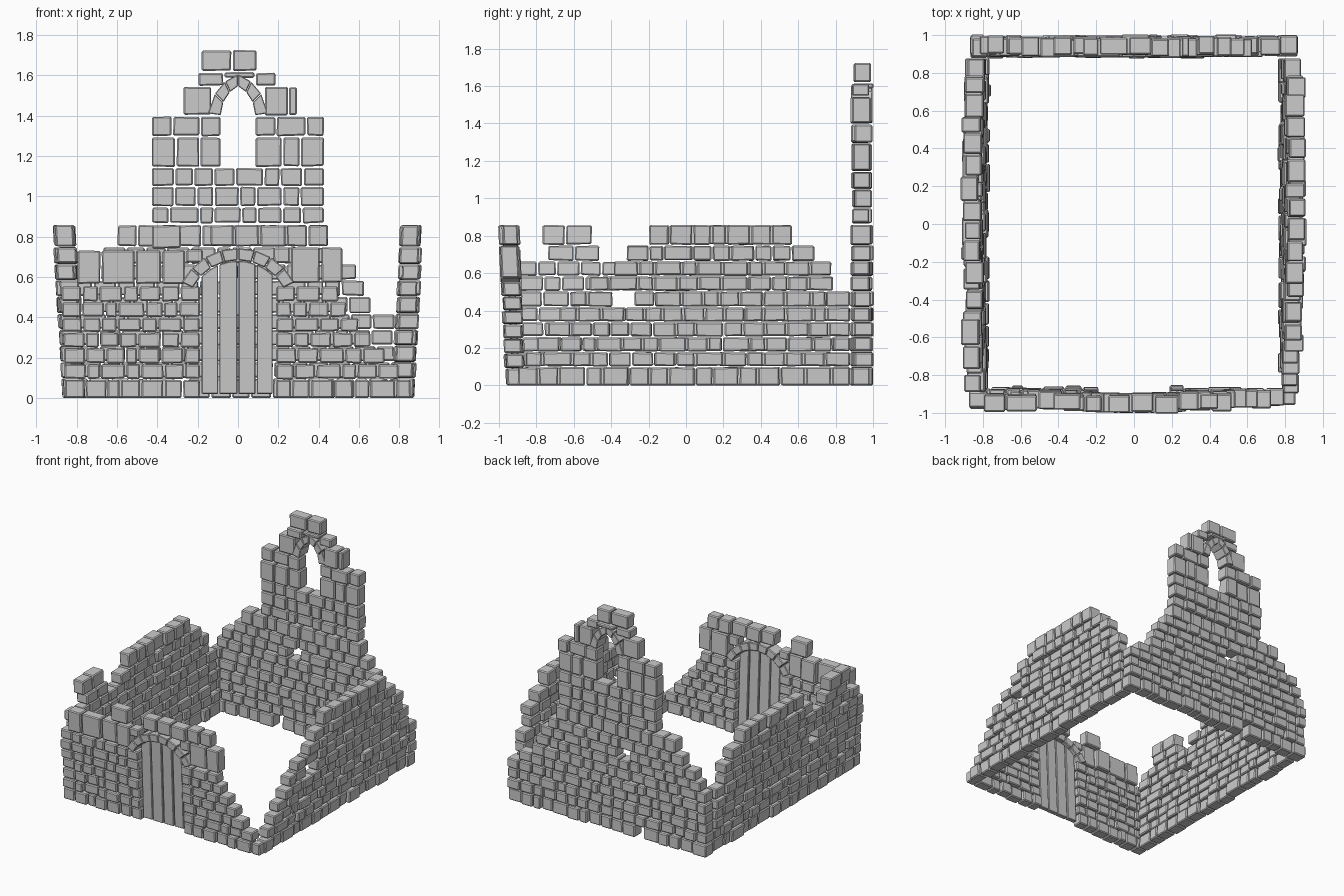
import bpy, bmesh, math, random
from mathutils import Vector

if "Cube" in bpy.data.objects:
    bpy.data.objects.remove(bpy.data.objects["Cube"])

random.seed(7)
J = random.uniform
UP = Vector((0, 0, 1))


class Wall:
    """Collects prisms in wall coordinates (u along, z up, v outward)."""

    def __init__(self, name, along, out, off, lean, thick, bevel=0.007):
        self.name, self.bevel = name, bevel
        self.a, self.o = Vector(along), Vector(out)
        self.off, self.lean, self.t = off, lean, thick
        self.bm = bmesh.new()

    def prism(self, poly, v0, v1):
        rings = [[self.bm.verts.new(self.a * u + UP * z +
                                    self.o * (self.off + self.lean * z + v))
                  for u, z in poly] for v in (v0, v1)]
        self.bm.faces.new(rings[0])
        self.bm.faces.new(rings[1][::-1])
        n = len(poly)
        for i in range(n):
            k = (i + 1) % n
            self.bm.faces.new((rings[0][i], rings[1][i], rings[1][k], rings[0][k]))

    def stone(self, u0, u1, z0, z1):
        g, j = 0.0025, 0.003
        poly = [(u0 + g + J(0, j), max(0, z0 + g + J(-j, j) if z0 else 0)),
                (u1 - g - J(0, j), max(0, z0 + g + J(-j, j) if z0 else 0)),
                (u1 - g - J(0, j), z1 - g - J(0, j)),
                (u0 + g + J(0, j), z1 - g - J(0, j))]
        s, h = J(-0.011, 0.011), self.t / 2 + J(-0.006, 0.004)
        self.prism(poly, s - h, s + h)

    def course(self, u0, u1, z0, z1, size=0.1):
        n = max(1, round((u1 - u0) / size))
        step = (u1 - u0) / n
        cuts = [u0] + [u0 + step * (i + J(-0.22, 0.22)) for i in range(1, n)] + [u1]
        for a, b in zip(cuts, cuts[1:]):
            self.stone(a, b, z0, z1)

    def arch(self, outer, inner, v):
        for i in range(len(outer) - 1):
            p = [outer[i], outer[i + 1], inner[i + 1], inner[i]]
            cu, cz = sum(q[0] for q in p) / 4, sum(q[1] for q in p) / 4
            self.prism([(cu + (u - cu) * .96, cz + (z - cz) * .96) for u, z in p], -v, v)

    def finish(self):
        bmesh.ops.recalc_face_normals(self.bm, faces=self.bm.faces)
        me = bpy.data.meshes.new(self.name)
        self.bm.to_mesh(me)
        self.bm.free()
        ob = bpy.data.objects.new(self.name, me)
        bpy.context.collection.objects.link(ob)
        m = ob.modifiers.new("worn_edges", 'BEVEL')
        m.width, m.segments, m.limit_method = self.bevel, 1, 'ANGLE'


Z = [0, .10, .18, .26, .34, .42, .505, .585, .665, .75, .86]

# Side walls: leaning outward, broken into a mound
back_end = [.88, .88, .88, .88, .88, .88, .79, .78, .69, .57]
right_start = [-.9, -.86, -.8, -.74, -.68, -.62, -.52, -.39, -.32, -.2]
for name, sx in (("right_wall", 1), ("left_wall", -1)):
    w = Wall(name, (0, 1, 0), (sx, 0, 0), .815, .055, .095)
    for i in range(10):
        if sx > 0:
            spans = [(right_start[i], back_end[i])]
        elif i < 8:
            spans = [(-.87 - .04 * Z[i], back_end[i])]
        else:
            spans = [(-.74, -.46), (-.32, .69)] if i == 8 else [(-.77, -.5), (-.2, .57)]
        if i == 5:                                     # missing stone
            spans = [(spans[0][0], -.39), (-.28, spans[0][1])]
        for a, b in spans:
            w.course(a, b, Z[i], Z[i + 1], .115)
    w.finish()

# Front wall with doorway
ZF = [0, .093, .17, .25, .327, .4, .477, .557]
right_end = [.86, .8, .73, .66, .6, .54, .5]
w = Wall("front_wall", (1, 0, 0), (0, -1, 0), .91, .045, .09)
for i in range(7):
    w.course(-.86 - .04 * ZF[i], -.185, ZF[i], ZF[i + 1])
    w.course(.185, right_end[i], ZF[i], ZF[i + 1])
w.course(-.80, -.26, .565, .735, .13)
w.course(.26, .52, .57, .75, .13)
w.stone(-.26, -.17, .67, .74)
w.stone(.17, .26, .67, .75)
w.stone(-.43, -.28, .74, .86)
w.course(-.14, .45, .75, .86, .12)
w.finish()

# Door arch
w = Wall("door_arch", (1, 0, 0), (0, -1, 0), .915, .045, .1, .005)
angs = [math.radians(27 + 126 * i / 8) for i in range(9)]
ring = lambda r: [(r * math.cos(a), .43 + r * math.sin(a)) for a in angs]
w.arch(ring(.315), ring(.252), .052)
w.finish()

# Plank door
w = Wall("plank_door", (1, 0, 0), (0, -1, 0), .91, .045, .03, .004)
top = lambda x: .43 + math.sqrt(.25 ** 2 - x * x)
for a, b in ((-.18, -.098), (-.092, -.003), (.003, .087), (.093, .172)):
    m = (a + b) / 2
    v = J(-.004, .004)
    w.prism([(a, .02), (b, .02), (b, top(b)), (m, top(m)), (a, top(a))], v - .018, v + .018)
w.finish()

# Back wall and gable tower
left = [-.87, -.87, -.87, -.87, -.87, -.86, -.82, -.78, -.67, -.6]
right = [.87, .87, .87, .87, .78, .66, .63, .59, .52, .45]
w = Wall("back_wall", (1, 0, 0), (0, 1, 0), .94, 0, .1)
for i in range(10):
    gap = {0: (-.31, -.25), 7: (-.19, -.09)}.get(i)      # missing stones
    spans = [(left[i], gap[0]), (gap[1], right[i])] if gap else [(left[i], right[i])]
    for a, b in spans:
        w.course(a, b, Z[i], Z[i + 1], .105)
for z0, z1 in ((.865, .948), (.95, 1.05), (1.05, 1.143)):
    w.course(-.43, .43, z0, z1, .11)
for z0, z1 in ((1.145, 1.295), (1.297, 1.397)):
    w.course(-.43, -.083, z0, z1, .12)
    w.course(.083, .43, z0, z1, .12)
w.stone(-.275, -.13, 1.4, 1.545)
w.stone(.13, .25, 1.4, 1.545)
w.stone(.25, .295, 1.4, 1.545)
w.stone(-.2, -.07, 1.547, 1.615)
w.stone(.085, .19, 1.547, 1.615)
w.stone(-.07, .085, 1.585, 1.62)
w.stone(-.185, -.03, 1.62, 1.727)
w.stone(-.03, .095, 1.62, 1.727)
w.finish()

# Pointed window arch
w = Wall("window_arch", (1, 0, 0), (0, 1, 0), .94, 0, .1, .004)
mirror = lambda h: h + [(-u, z) for u, z in h[-2::-1]]
w.arch(mirror([(.15, 1.41), (.115, 1.51), (.065, 1.57), (0, 1.605)]),
       mirror([(.085, 1.40), (.072, 1.465), (.04, 1.515), (0, 1.545)]), .057)
w.finish()
